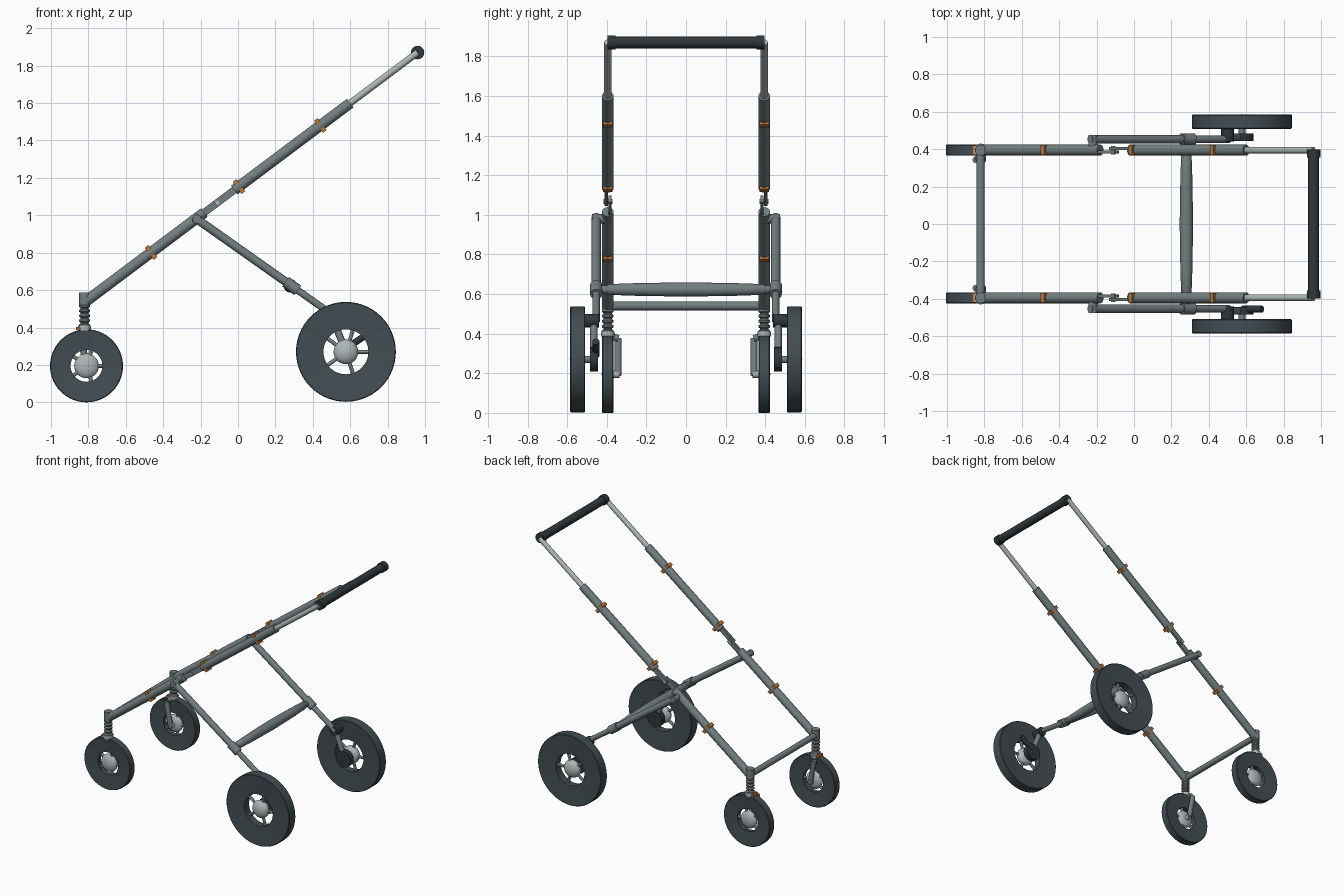
import bpy, bmesh, math
from mathutils import Vector, Matrix

if "Cube" in bpy.data.objects:
    bpy.data.objects.remove(bpy.data.objects["Cube"])


def material(name, rgb):
    m = bpy.data.materials.new(name)
    m.diffuse_color = (*rgb, 1)
    m.use_nodes = True
    m.node_tree.nodes["Principled BSDF"].inputs["Base Color"].default_value = m.diffuse_color
    return m


FRAME = material("grey metal", (0.17, 0.21, 0.215))
SILVER = material("silver", (0.42, 0.47, 0.47))
RUBBER = material("dark rubber", (0.055, 0.075, 0.085))
BLACK = material("black grip", (0.03, 0.038, 0.042))
ORANGE = material("orange clip", (0.50, 0.19, 0.045))


def finish(bm, name, mat):
    bmesh.ops.recalc_face_normals(bm, faces=bm.faces)
    mesh = bpy.data.meshes.new(name)
    bm.to_mesh(mesh)
    bm.free()
    mesh.materials.append(mat)
    ob = bpy.data.objects.new(name, mesh)
    bpy.context.collection.objects.link(ob)
    bpy.ops.object.select_all(action='DESELECT')
    ob.select_set(True)
    bpy.context.view_layer.objects.active = ob
    bpy.ops.object.shade_smooth_by_angle(angle=math.radians(35))
    return ob


def lathe(name, start, direction, profile, mat, closed=False, n=28):
    """Spin (radius, distance) pairs round an axis; closed makes a ring."""
    bm = bmesh.new()
    turn = Vector(direction).to_track_quat('Z', 'Y').to_matrix().to_4x4()
    place = Matrix.Translation(Vector(start)) @ turn
    rings = []
    for r, d in profile:
        rings.append([bm.verts.new(place @ Vector((r * math.cos(2 * math.pi * i / n),
                      r * math.sin(2 * math.pi * i / n), d))) for i in range(n)])
    pairs = list(zip(rings, rings[1:]))
    if closed:
        pairs.append((rings[-1], rings[0]))
    else:
        bm.faces.new(rings[0])
        bm.faces.new(rings[-1])
    for a, b in pairs:
        for i in range(n):
            j = (i + 1) % n
            bm.faces.new((a[i], a[j], b[j], b[i]))
    return finish(bm, name, mat)


def tube(name, p, q, r, mat, n=20):
    d = Vector(q) - Vector(p)
    return lathe(name, p, d, [(r, 0), (r, d.length)], mat, n=n)


def box(name, centre, size, mat, tilt=0):
    bm = bmesh.new()
    bmesh.ops.create_cube(bm, size=1, matrix=Matrix.Translation(centre)
                          @ Matrix.Rotation(tilt, 4, 'Y') @ Matrix.Diagonal((*size, 1)))
    return finish(bm, name, mat)


def ball(name, centre, size, mat):
    bm = bmesh.new()
    bmesh.ops.create_uvsphere(bm, u_segments=24, v_segments=14, radius=1,
                              matrix=Matrix.Translation(centre) @ Matrix.Diagonal((*size, 1)))
    return finish(bm, name, mat)


def wheel(name, centre, radius, hole, half):
    c = Vector(centre)
    dish = half - 0.01
    lathe(name + "_tyre", c, (0, 1, 0), [(hole, -dish), (radius - 0.004, -half), (radius, -half + 0.004),
          (radius, half - 0.004), (radius - 0.004, half), (hole, dish)], RUBBER, True, 56)
    ball(name + "_hub", c, (0.066, half * 1.05, 0.066), SILVER)
    for i in range(5):
        a = 2 * math.pi * i / 5
        out = Vector((math.cos(a), 0, math.sin(a)))
        tube(name + "_spoke", c + out * 0.04, c + out * (hole + 0.01), 0.011, SILVER, 10)


SLOPE = math.atan(0.75)
Y = 0.395


def rail(x, y):
    """Point on the sloping side rail."""
    return (x, y, 0.55 + 0.75 * (x + 0.8))


def leg(x, y):
    """Point on the sloping rear leg."""
    return (x, y, 0.98 - 0.706 * (x + 0.22))


for s, side in ((-1, "right"), (1, "left")):
    y = s * Y
    # side rails with the folding hinge between them
    tube(side + "_lower_rail", rail(-0.81, y), rail(-0.18, y), 0.029, FRAME)
    tube(side + "_upper_rail", rail(-0.02, y), rail(0.60, y), 0.029, FRAME)
    tube(side + "_handle_tube", rail(0.58, y), rail(0.96, y), 0.018, SILVER)
    box(side + "_hinge_plate_inner", rail(-0.145, s * 0.384), (0.13, 0.016, 0.04), FRAME, -SLOPE)
    box(side + "_hinge_plate_outer", rail(-0.065, s * 0.403), (0.14, 0.016, 0.04), FRAME, -SLOPE)
    x0, _, z0 = rail(-0.11, 0)
    tube(side + "_hinge_pin", (x0, s * 0.372, z0), (x0, s * 0.417, z0), 0.012, SILVER)
    for x in (-0.465, 0.005, 0.44):
        box(side + "_clip", rail(x, y), (0.024, 0.05, 0.08), ORANGE, -SLOPE)

    # rear leg, pivot and lower sleeve
    ly = s * 0.453
    tube(side + "_rear_leg", leg(-0.235, ly), leg(0.29, ly), 0.023, FRAME)
    tube(side + "_rear_leg_end", leg(0.27, ly), leg(0.51, ly), 0.019, FRAME)
    tube(side + "_leg_collar", leg(0.255, ly), leg(0.32, ly), 0.031, FRAME)
    px, _, pz = leg(-0.22, 0)
    tube(side + "_leg_pivot", (px, s * 0.38, pz), (px, s * 0.475, pz), 0.024, FRAME)

    # rear wheel mount with swing arm, knob and brake drum
    wx, wz = 0.577, 0.27
    tube(side + "_suspension_knob", (0.50, s * 0.44, 0.465), (0.50, s * 0.51, 0.465), 0.034, BLACK)
    tube(side + "_swing_arm", (0.50, s * 0.465, 0.465), (wx, s * 0.465, wz), 0.019, FRAME)
    tube(side + "_brake_drum", (wx, s * 0.445, wz), (wx, s * 0.485, wz), 0.062, BLACK)
    tube(side + "_rear_axle", (wx, s * 0.45, wz), (wx, s * 0.54, wz), 0.018, FRAME)
    wheel(side + "_rear_wheel", (wx, s * 0.547, wz), 0.267, 0.12, 0.038)

    # front suspension: post, coil spring, collar
    fx = -0.82
    tube(side + "_front_post", (fx, y, 0.52), (fx, y, 0.587), 0.029, FRAME)
    coils = []
    for i in range(5):
        z = i * 0.026
        coils += [(0.021, z), (0.030, z + 0.007), (0.030, z + 0.015), (0.021, z + 0.022)]
    lathe(side + "_spring", (fx, y, 0.40), (0, 0, 1), coils, FRAME, n=20)
    tube(side + "_spring_collar", (fx, y, 0.385), (fx, y, 0.41), 0.035, SILVER)
    box(side + "_swivel_clip", (-0.855, y, 0.395), (0.022, 0.05, 0.018), ORANGE)

    # single-sided front fork and wheel
    tube(side + "_fork_bridge", (fx - 0.01, s * 0.342, 0.375), (fx - 0.01, y, 0.395), 0.017, FRAME)
    tube(side + "_front_fork", (-0.845, s * 0.343, 0.375), (-0.81, s * 0.343, 0.19), 0.018, FRAME)
    tube(side + "_front_axle", (-0.81, s * 0.335, 0.195), (-0.81, y, 0.195), 0.018, SILVER)
    wheel(side + "_front_wheel", (-0.81, y, 0.195), 0.195, 0.085, 0.029)

    # handle end cap
    hx, _, hz = rail(0.96, 0)
    tube(side + "_handle_cap", (hx, s * 0.355, hz), (hx, s * 0.397, hz), 0.036, BLACK)

# brake pedal on one side
tube("brake_pedal", (0.58, -0.455, 0.29), (0.685, -0.455, 0.36), 0.018, BLACK)

# cross members
tube("handle_grip", (hx, -0.37, hz), (hx, 0.37, hz), 0.03, BLACK, 28)
tube("front_crossbar", (-0.82, -Y, 0.54), (-0.82, Y, 0.54), 0.022, FRAME)
lathe("rear_crossbar", (0.28, -0.45, 0.623), (0, 1, 0),
      [(0.02, 0), (0.02, 0.05), (0.027, 0.06), (0.032, 0.2), (0.036, 0.45),
       (0.032, 0.7), (0.027, 0.84), (0.02, 0.85), (0.02, 0.9)], FRAME)
